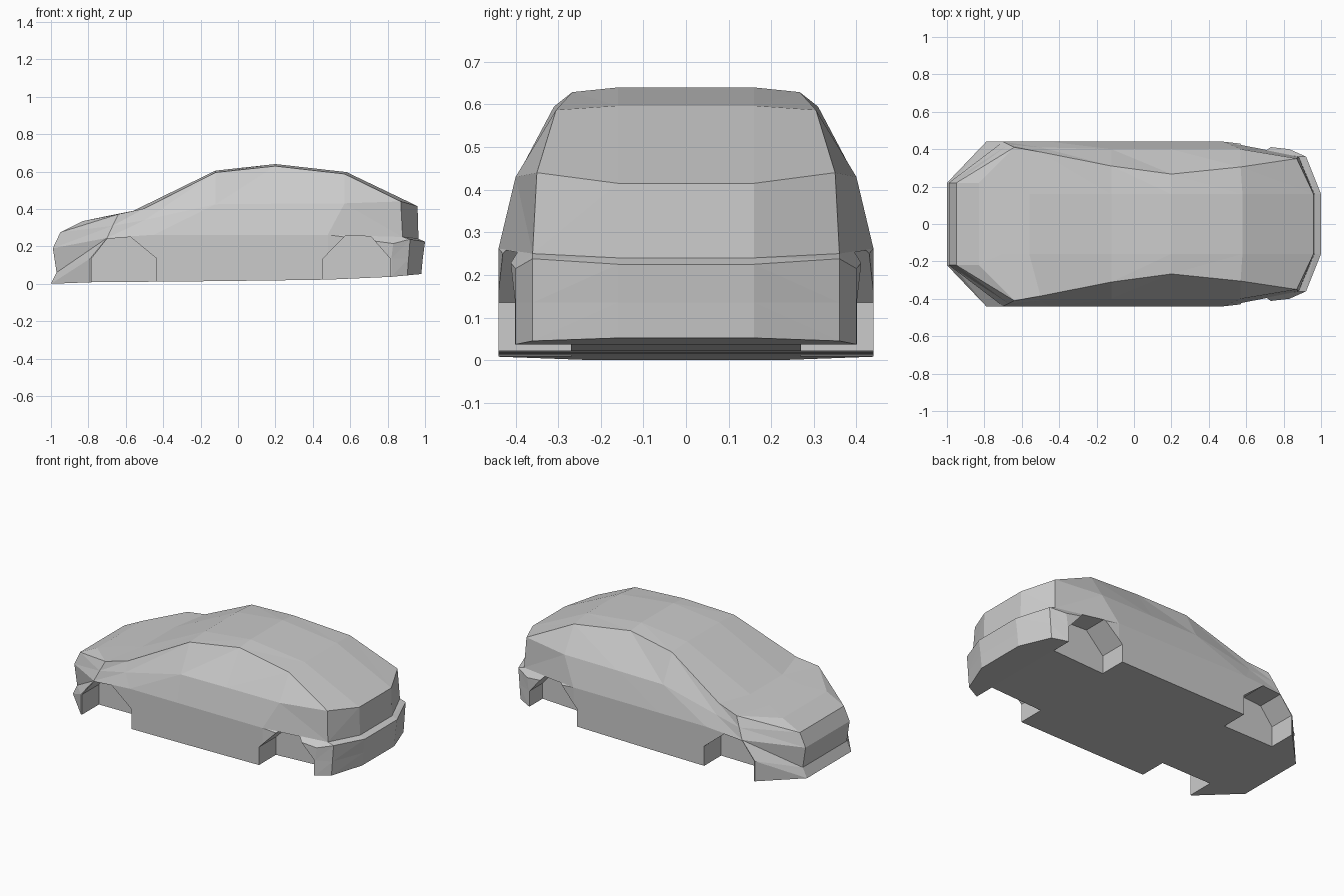
import bpy, bmesh

if "Cube" in bpy.data.objects:
    bpy.data.objects.remove(bpy.data.objects["Cube"])

# Cross-sections: six points (sill, lower side, belt, shoulder, roof edge, roof) on the +y half
def flat(y, profile):
    return [(x, y, z) for x, z in profile]


def cabin(x, low_x, sill_z, shoulder, edge, roof):
    return [(low_x, .44, sill_z), (low_x, .44, .135), (low_x, .44, .262),
            (x, *shoulder), (x, *edge), (roof[0], .16, roof[1])]


nose = [(-1, 0), (-.97, .06), (-.99, .19), (-.95, .275), (-.83, .335), (-.83, .335)]
tail = [(.98, .052), (.988, .135), (1, .225), (.965, .24), (.96, .415), (.96, .415)]
nose_side = flat(.22, nose)
nose_side[5] = (-.83, .16, .335)

front_corner = [(-.79, .44, .008), (-.79, .44, .135), (-.70, .44, .245),
                (-.67, .425, .31), (-.64, .41, .372), (-.70, .16, .362)]
rear_corner = [(.82, .40, .037), (.82, .40, .135), (.83, .40, .215),
               (.88, .36, .25), (.87, .35, .44), (.96, .16, .415)]
bumper_corner = [(.905, .36, .045), (.912, .36, .135), (.92, .36, .238)] + rear_corner[3:]

sections = [
    flat(0, nose), nose_side, front_corner,
    cabin(-.5, -.45, .011, (.41, .34), (.385, .403), (-.56, .39)),
    cabin(-.12, -.12, .014, (.40, .425), (.31, .595), (-.12, .605)),
    cabin(.2, .2, .018, (.40, .428), (.267, .629), (.2, .64)),
    cabin(.57, .48, .022, (.40, .43), (.305, .587), (.58, .597)),
    rear_corner, bumper_corner, flat(.16, tail), flat(0, tail)]

# Body shell: skin the sections, both halves
bm = bmesh.new()
verts = {}


def vert(p):
    key = tuple(round(c, 4) + 0.0 for c in p)
    if key not in verts:
        verts[key] = bm.verts.new(key)
    return verts[key]


def face(points):
    vs = list(dict.fromkeys(vert(p) for p in points))
    if len(vs) > 2 and not bm.faces.get(vs):
        bm.faces.new(vs)


for side in (1, -1):
    rings = []
    for s in sections:
        half = [(x, y * side, z) for x, y, z in s]
        rings.append([(s[0][0], 0, s[0][2])] + half + [(s[5][0], 0, s[5][2])])
    for a, b in zip(rings, rings[1:]):
        for j in range(7):
            face((a[j], b[j], b[j + 1]))
            face((a[j], b[j + 1], a[j + 1]))
loose = [v for v in bm.verts if not v.link_faces]
bmesh.ops.delete(bm, geom=loose, context='VERTS')
bmesh.ops.recalc_face_normals(bm, faces=bm.faces)
mesh = bpy.data.meshes.new("car_body")
bm.to_mesh(mesh)
bm.free()
body = bpy.data.objects.new("car_body", mesh)
bpy.context.collection.objects.link(body)


# Wheel arches: angular prisms cut from each side
def arch_cutter(profile, side):
    cb = bmesh.new()
    f = cb.faces.new([cb.verts.new((x, .27 * side, z)) for x, z in profile])
    ext = bmesh.ops.extrude_face_region(cb, geom=[f])["geom"]
    moved = [g for g in ext if isinstance(g, bmesh.types.BMVert)]
    bmesh.ops.translate(cb, verts=moved, vec=(0, .3 * side, 0))
    bmesh.ops.recalc_face_normals(cb, faces=cb.faces)
    m = bpy.data.meshes.new("arch_cutter")
    cb.to_mesh(m)
    cb.free()
    ob = bpy.data.objects.new("arch_cutter", m)
    ob.hide_render = True
    bpy.context.collection.objects.link(ob)
    return ob


front_arch = [(-.783, -.1), (-.783, .135), (-.70, .24), (-.575, .25), (-.435, .135), (-.435, -.1)]
rear_arch = [(.455, -.1), (.455, .135), (.575, .258), (.71, .253), (.813, .135), (.813, -.1)]
bpy.context.view_layer.objects.active = body
for profile in (front_arch, rear_arch):
    for side in (1, -1):
        cutter = arch_cutter(profile, side)
        mod = body.modifiers.new("wheel_arch", 'BOOLEAN')
        mod.operation = 'DIFFERENCE'
        mod.solver = 'EXACT'
        mod.object = cutter
        bpy.ops.object.modifier_apply(modifier=mod.name)
        bpy.data.objects.remove(cutter)
